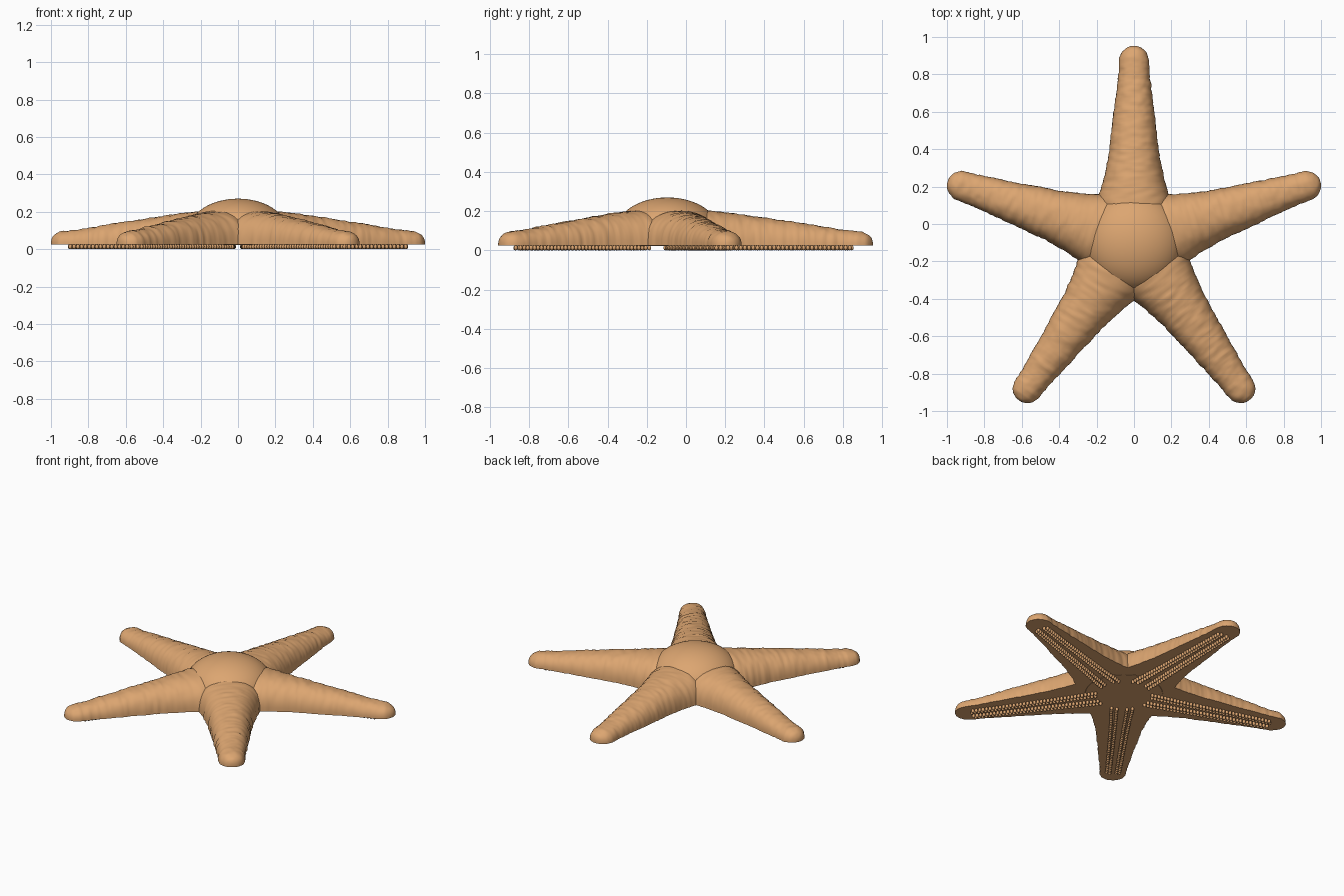
import bpy, bmesh, math
from mathutils import Vector, Matrix, noise

if "Cube" in bpy.data.objects:
    bpy.data.objects.remove(bpy.data.objects["Cube"], do_unlink=True)

CENTRE = Vector((0, -0.095, 0))
FLOOR = 0.025          # underside of the arms
CAP_START, ARM_END = 0.97, 1.048
# distance along the arm, half width, height
PROFILE = [(0, 0.2, 0.185), (0.22, 0.195, 0.177), (0.32, 0.166, 0.166), (0.45, 0.138, 0.148),
           (0.7, 0.107, 0.112), (0.9, 0.083, 0.079), (1.1, 0.073, 0.062)]

skin = bpy.data.materials.new("sandy_orange")
skin.use_nodes = True
colour = (0.72, 0.38, 0.165, 1)
skin.diffuse_color = colour
skin.node_tree.nodes["Principled BSDF"].inputs["Base Color"].default_value = colour
skin.node_tree.nodes["Principled BSDF"].inputs["Roughness"].default_value = 0.8


def size_at(r):
    """Half width and height of an arm at distance r."""
    for (a, w0, h0), (b, w1, h1) in zip(PROFILE, PROFILE[1:]):
        if r <= b:
            t = (r - a) / (b - a)
            return w0 + (w1 - w0) * t, h0 + (h1 - h0) * t


def finish(bm, name):
    bmesh.ops.recalc_face_normals(bm, faces=bm.faces)
    mesh = bpy.data.meshes.new(name)
    bm.to_mesh(mesh)
    bm.free()
    mesh.materials.append(skin)
    return mesh


def place(mesh, name, angle=0.0):
    obj = bpy.data.objects.new(name, mesh)
    bpy.context.collection.objects.link(obj)
    obj.location = CENTRE
    obj.rotation_euler.z = angle
    bpy.ops.object.select_all(action='DESELECT')
    obj.select_set(True)
    bpy.context.view_layer.objects.active = obj
    bpy.ops.object.shade_smooth_by_angle(angle=math.radians(50))
    return obj


def build_arm(seed):
    """Tapering D-shaped arm along +x with fine cross ridges."""
    bm = bmesh.new()
    stations = [CAP_START * i / 90 for i in range(90)]
    stations += [CAP_START + (ARM_END - CAP_START) * math.sin(math.pi / 2 * i / 10) for i in range(10)]
    sides, rings = 28, []
    for r in stations:
        w, h = size_at(r)
        cap = max(0, (r - CAP_START) / (ARM_END - CAP_START))
        s = math.sqrt(1 - cap * cap)
        ring = []
        for k in range(sides + 1):
            a = math.pi * k / sides
            c, d = math.cos(a), math.sin(a)
            y = w * s * math.copysign(abs(c) ** 0.9, c)
            z = h * s ** 0.7 * max(d, 0) ** 0.85
            ripple = noise.noise(Vector((r * 42, y * 14, seed * 7.3)))
            ripple += 0.5 * noise.noise(Vector((r * 70, y * 40, seed * 3.1)))
            bump = 0.0045 * ripple * min(1, r * 3)
            ring.append(bm.verts.new((r, y + bump * c, FLOOR + z + bump * d)))
        rings.append(ring)
    for p, q in zip(rings, rings[1:]):
        for k in range(sides):
            bm.faces.new((p[k], p[k + 1], q[k + 1], q[k]))
        bm.faces.new((p[sides], p[0], q[0], q[sides]))
    bm.faces.new(rings[0])
    bm.faces.new(rings[-1])
    return finish(bm, "arm")


def build_feet():
    """Two double rows of small tube feet under one arm."""
    bm = bmesh.new()
    count = 37
    for i in range(count):
        r = 0.17 + 0.77 * i / (count - 1)
        w = size_at(r)[0]
        for side in (-1, 1):
            for lane in (0.2, 0.46):
                y = side * (0.006 + lane * (0.035 + 0.45 * w))
                shift = 0.01 if lane > 0.3 else 0
                m = Matrix.Translation((r - shift, y, 0.013)) @ Matrix.Diagonal((0.01, 0.01, 0.013, 1))
                bmesh.ops.create_icosphere(bm, subdivisions=2, radius=1, matrix=m)
    return finish(bm, "tube_feet")


# Arms and tube feet, five around the body
feet = build_feet()
for i in range(5):
    angle = math.radians(90 + 72 * i)
    place(build_arm(i), f"arm_{i + 1}", angle)
    place(feet, f"tube_feet_{i + 1}", angle)

# Central dome, flat underneath
bm = bmesh.new()
bmesh.ops.create_uvsphere(bm, u_segments=64, v_segments=32, radius=1,
                          matrix=Matrix.Translation((0, 0, 0.1)) @ Matrix.Diagonal((0.262, 0.262, 0.17, 1)))
bmesh.ops.bisect_plane(bm, geom=bm.verts[:] + bm.edges[:] + bm.faces[:], plane_co=(0, 0, FLOOR - 0.002),
                       plane_no=(0, 0, -1), clear_outer=True)
bmesh.ops.holes_fill(bm, edges=[e for e in bm.edges if e.is_boundary])
place(finish(bm, "central_dome"), "central_dome")
